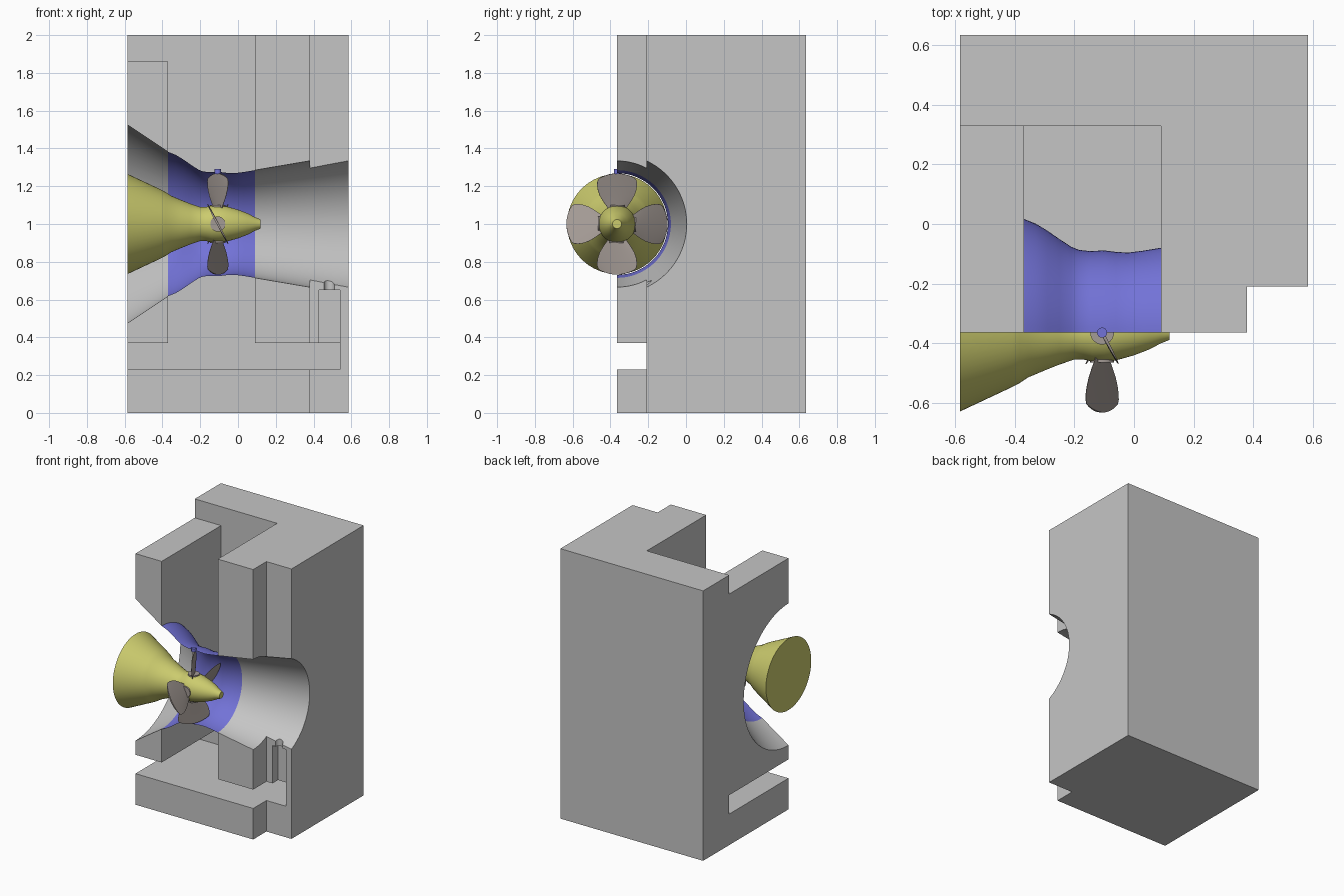
import bpy, bmesh, math
from mathutils import Matrix, Vector

if "Cube" in bpy.data.objects:
    bpy.data.objects.remove(bpy.data.objects["Cube"], do_unlink=True)

AX_Y, AX_Z = -0.365, 1.0          # shaft axis runs along x


def material(name, rgb):
    m = bpy.data.materials.new(name)
    m.use_nodes = True
    m.diffuse_color = (*rgb, 1)
    m.node_tree.nodes["Principled BSDF"].inputs["Base Color"].default_value = (*rgb, 1)
    return m


concrete = material("concrete grey", (0.56, 0.56, 0.56))
yellow = material("hub yellow", (0.60, 0.60, 0.155))
blue = material("throat blue", (0.17, 0.17, 0.68))
steel = material("blade steel", (0.37, 0.325, 0.30))


def make(name, bm, mat, smooth=True):
    bmesh.ops.recalc_face_normals(bm, faces=bm.faces)
    me = bpy.data.meshes.new(name)
    bm.to_mesh(me)
    bm.free()
    me.materials.append(mat)
    ob = bpy.data.objects.new(name, me)
    bpy.context.collection.objects.link(ob)
    if smooth:
        shade(ob)
    return ob


def activate(ob):
    bpy.ops.object.select_all(action='DESELECT')
    ob.select_set(True)
    bpy.context.view_layer.objects.active = ob


def shade(ob, angle=30):
    activate(ob)
    bpy.ops.object.shade_smooth_by_angle(angle=math.radians(angle))


def box(name, x, y, z):
    bm = bmesh.new()
    bmesh.ops.create_cube(bm, size=1)
    for v in bm.verts:
        v.co = [lo + (c + 0.5) * (hi - lo) for c, (lo, hi) in zip(v.co, (x, y, z))]
    return make(name, bm, concrete, False)


def cylinder(bm, radius, z0, z1, segments, at=Vector((0, 0, 0))):
    bmesh.ops.create_cone(bm, cap_ends=True, segments=segments, radius1=radius,
                          radius2=radius, depth=z1 - z0,
                          matrix=Matrix.Translation(at + Vector((0, 0, (z0 + z1) / 2))))


def revolve(profile, steps, half=False):
    """Turn (x, radius) points about the shaft axis; a full turn is capped."""
    bm = bmesh.new()
    vs = [bm.verts.new((x, AX_Y, AX_Z + r)) for x, r in profile]
    es = [bm.edges.new(p) for p in zip(vs, vs[1:])]
    bmesh.ops.spin(bm, geom=vs + es, cent=(0, AX_Y, AX_Z), axis=(1, 0, 0),
                   angle=-math.pi if half else -2 * math.pi, steps=steps)
    if not half:
        bmesh.ops.remove_doubles(bm, verts=bm.verts, dist=1e-5)
        bmesh.ops.holes_fill(bm, edges=[e for e in bm.edges if e.is_boundary], sides=0)
    return bm


# Powerhouse block with its openings cut out
block = box("powerhouse_block", (-0.585, 0.585), (-0.365, 0.635), (0, 2))
throat = [(-0.37, 0.382), (-0.33, 0.366), (-0.29, 0.342), (-0.25, 0.314), (-0.21, 0.288),
          (-0.185, 0.278), (-0.15, 0.274), (-0.10, 0.276), (-0.06, 0.271), (-0.02, 0.269),
          (0.03, 0.275), (0.09, 0.285)]
tube = [(-0.685, 0.592), (-0.37, 0.382), (-0.2, 0.28), (0.09, 0.285), (0.685, 0.386)]
pipe = bmesh.new()
cylinder(pipe, 0.027, 0.60, 0.80, 24, Vector((0.483, -0.21, 0)))
cutters = [
    box("front_step_cutter", (0.38, 0.8), (-0.6, -0.21), (-0.2, 2.2)),
    box("gate_well_cutter", (-0.37, 0.09), (-0.6, 0.33), (0.30, 2.2)),
    box("top_notch_cutter", (-0.8, 0.0), (-0.6, 0.33), (1.86, 2.2)),
    box("gallery_cutter", (-0.8, 0.54), (-0.6, 0.33), (0.23, 0.37)),
    box("riser_cutter", (0.43, 0.54), (-0.6, -0.145), (0.30, 0.65)),
    make("vent_pipe_cutter", pipe, concrete, False),
    make("water_passage_cutter", revolve(tube, 96), concrete, False),
]
for c in cutters:
    c.hide_render = True
    activate(block)
    mod = block.modifiers.new("cut", 'BOOLEAN')
    mod.operation, mod.solver, mod.object = 'DIFFERENCE', 'EXACT', c
    bpy.ops.object.modifier_apply(modifier=mod.name)
    bpy.data.objects.remove(c, do_unlink=True)
shade(block, 25)

# Half throat ring lining the runner chamber, with its pin on top
ring = make("throat_ring", revolve(throat, 48, half=True), blue)
bm = bmesh.new()
cylinder(bm, 0.017, 1.265, 1.29, 24, Vector((-0.107, AX_Y, 0)))
make("throat_pin", bm, blue)

# Bulb and runner hub
hub = [(-0.585, 0.265), (-0.41, 0.183), (-0.385, 0.170), (-0.355, 0.150), (-0.30, 0.127),
       (-0.25, 0.107), (-0.20, 0.090), (-0.17, 0.090), (-0.14, 0.097), (-0.10, 0.099),
       (-0.06, 0.093), (0.0, 0.076), (0.05, 0.057), (0.09, 0.036), (0.12, 0.024)]
make("runner_hub", revolve(hub, 64), yellow)

# Four pitched blades: (radius, half chord) stations from root to tip
stations = [(0.075, 0.048), (0.095, 0.062), (0.12, 0.082), (0.15, 0.102), (0.18, 0.114),
            (0.205, 0.119), (0.225, 0.118), (0.24, 0.111)]
COLS = 10
for i, side in enumerate(("top", "front", "bottom", "back")):
    bm = bmesh.new()
    layers = []
    for sign in (1, -1):
        rows = []
        for r, half in stations:
            row = []
            for j in range(COLS + 1):
                u = 2 * j / COLS - 1
                pitch = math.radians(64 - 25 * (r - 0.15))
                t = sign * (0.0008 + 0.0045 * (1 - u * u))
                s = u * half
                px = s * math.cos(pitch) + t * math.sin(pitch)
                py = -s * math.sin(pitch) + t * math.cos(pitch)
                # tip bulges outward into a rounded edge
                k = max(0, (r - 0.15) / 0.09)
                row.append(bm.verts.new((px, py, r + 0.028 * k * (1 - u * u))))
            rows.append(row)
        for a, b in zip(rows, rows[1:]):
            for j in range(COLS):
                bm.faces.new((a[j], a[j + 1], b[j + 1], b[j]))
        layers.append(rows)
    # close the rim between both skins
    rims = [[q for q in L[0]] + [q[-1] for q in L[1:]] + L[-1][-2::-1]
            + [q[0] for q in L[-2:0:-1]] for L in layers]
    n = len(rims[0])
    for j in range(n):
        k = (j + 1) % n
        bm.faces.new((rims[0][j], rims[0][k], rims[1][k], rims[1][j]))
    # root flange seated in the hub
    cylinder(bm, 0.040, 0.06, 0.101, 24)
    bm.transform(Matrix.Translation((-0.107, AX_Y, AX_Z))
                 @ Matrix.Rotation(math.pi / 2 * i, 4, 'X'))
    make(f"{side}_blade", bm, steel)
